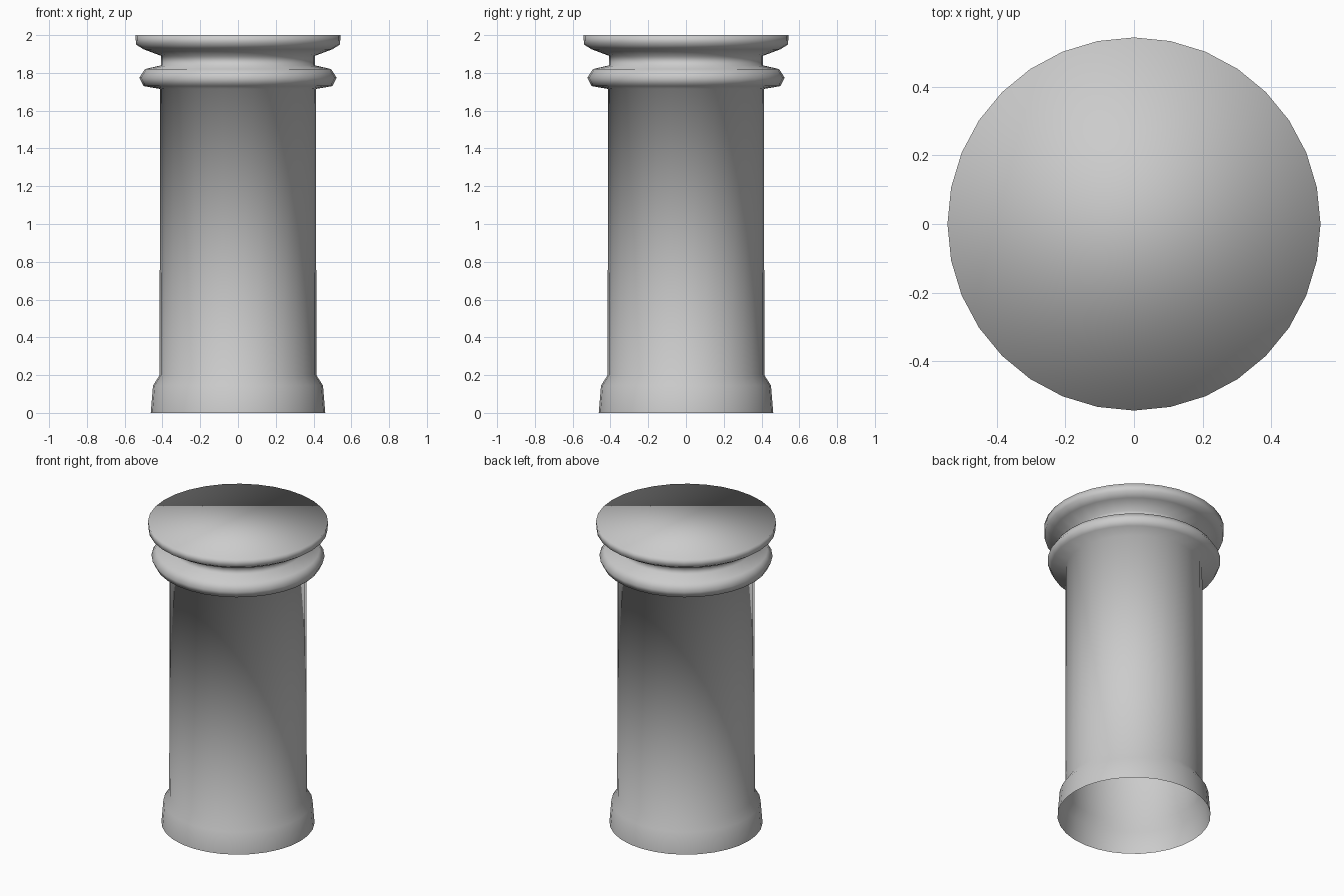
import bpy, bmesh
from math import cos, sin, pi

if "Cube" in bpy.data.objects:
    bpy.data.objects.remove(bpy.data.objects["Cube"])

SIDES = 32

# Outer profile (radius, height): flared foot, shaft, collar ring, neck, lip
PROFILE = [
    (0.462, 0.0), (0.45, 0.145), (0.415, 0.20),
    (0.413, 1.715), (0.50, 1.73), (0.522, 1.775), (0.493, 1.82),
    (0.407, 1.84), (0.407, 1.89), (0.50, 1.925), (0.54, 1.95), (0.543, 2.0),
]

bm = bmesh.new()
rings = [[bm.verts.new((r * cos(2 * pi * i / SIDES), r * sin(2 * pi * i / SIDES), z))
          for i in range(SIDES)] for r, z in PROFILE]

# Side walls
for low, high in zip(rings, rings[1:]):
    for i in range(SIDES):
        j = (i + 1) % SIDES
        bm.faces.new((low[i], low[j], high[j], high[i]))

# Closed top; the foot stays open
bm.faces.new(rings[-1])

# Softly shaded throughout
for face in bm.faces:
    face.smooth = True

mesh = bpy.data.meshes.new("chimney_pot")
bm.to_mesh(mesh)
bm.free()
pot = bpy.data.objects.new("chimney_pot", mesh)
bpy.context.collection.objects.link(pot)
